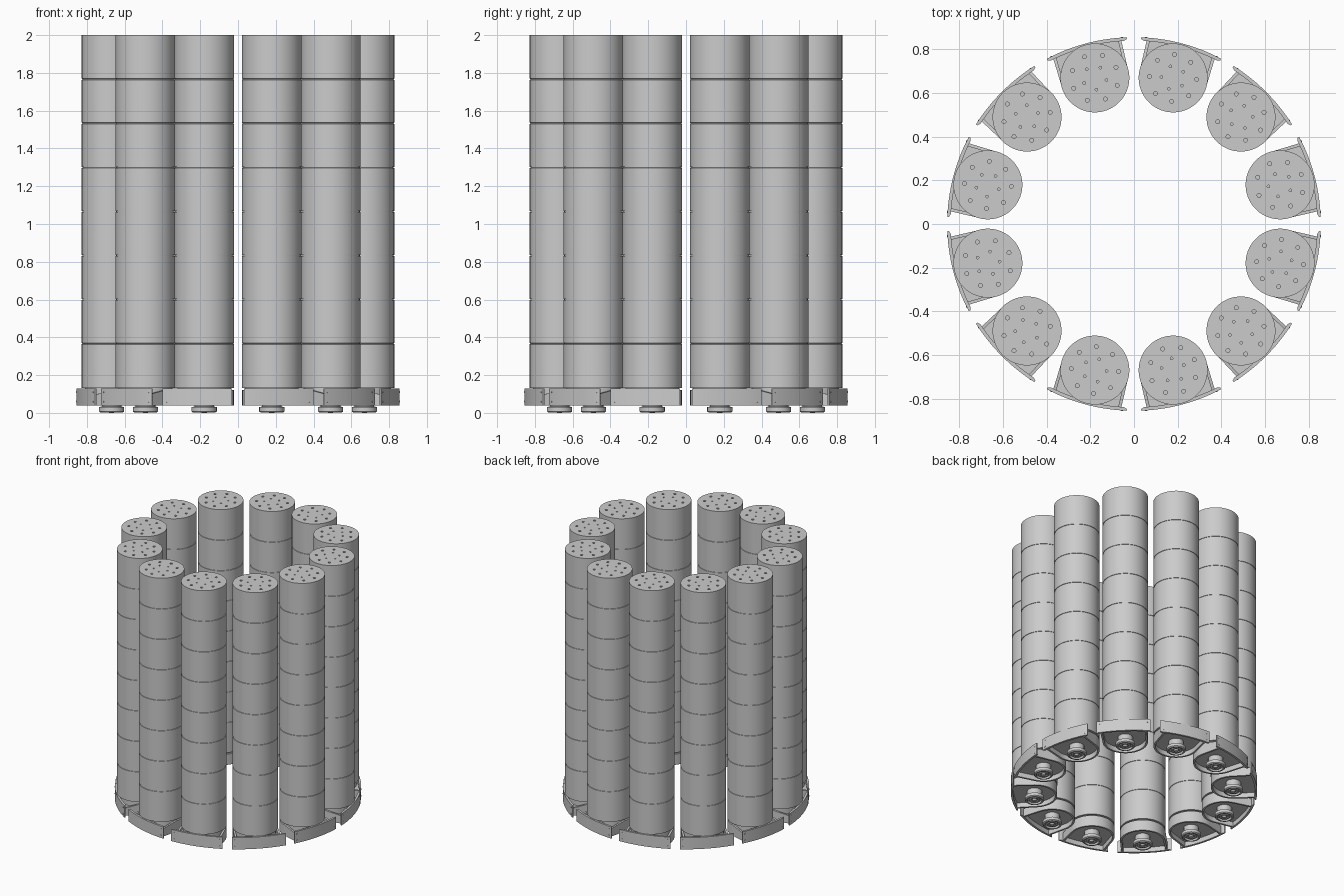
import bpy, bmesh
from math import sin, cos, pi, radians
from mathutils import Matrix, Vector

if "Cube" in bpy.data.objects:
    bpy.data.objects.remove(bpy.data.objects["Cube"])

RING, R, SEG = 0.693, 0.158, 64   # ring radius, tube radius, sides


def make(name, bm):
    bmesh.ops.remove_doubles(bm, verts=bm.verts, dist=1e-5)
    bmesh.ops.recalc_face_normals(bm, faces=bm.faces)
    me = bpy.data.meshes.new(name)
    bm.to_mesh(me)
    bm.free()
    ob = bpy.data.objects.new(name, me)
    bpy.context.collection.objects.link(ob)
    return ob


def lathe(bm, prof, cx=RING, n=SEG):
    rings = []
    for r, z in prof:
        if r == 0:
            rings.append([bm.verts.new((cx, 0, z))] * n)
        else:
            rings.append([bm.verts.new((cx + r * cos(2 * pi * i / n), r * sin(2 * pi * i / n), z)) for i in range(n)])
    for a, b in zip(rings, rings[1:]):
        for i in range(n):
            j = (i + 1) % n
            bm.faces.new(list(dict.fromkeys((a[i], a[j], b[j], b[i]))))


def sweep_box(bm, sections):
    """Closed strip through a list of four-cornered sections."""
    rows = [[bm.verts.new(p) for p in s] for s in sections]
    for a, b in zip(rows, rows[1:]):
        for i in range(4):
            j = (i + 1) % 4
            bm.faces.new((a[i], a[j], b[j], b[i]))
    bm.faces.new(rows[0])
    bm.faces.new(rows[-1])


def u_outline(w, n=32):
    """U shape: straight sides at the plate, round towards the ring centre."""
    pts = [(0.84, w * 1.03)]
    pts += [(RING + w * cos(pi / 2 + pi * i / n), w * sin(pi / 2 + pi * i / n)) for i in range(n + 1)]
    return pts + [(0.84, -w * 1.03)]


# tube: eight stacked segments with fine grooves between them
step = (2 - 0.133) / 8
prof = [(0, 0.133), (R, 0.133)]
for k in range(1, 8):
    z = 0.133 + k * step
    prof += [(R, z - 0.003), (R - 0.003, z - 0.002), (R - 0.003, z + 0.002), (R, z + 0.003)]
prof += [(R, 2), (0, 2)]
bm = bmesh.new()
lathe(bm, prof)
tube = make("tube", bm)

# shallow holes in the top cap
bm = bmesh.new()
for count, rad, size, off in ((8, 0.108, 0.009, 0.2), (5, 0.054, 0.006, 0.5)):
    for i in range(count):
        a = off + 2 * pi * i / count
        bmesh.ops.create_cone(bm, cap_ends=True, segments=12, radius1=size, radius2=size, depth=0.03,
                              matrix=Matrix.Translation((RING + rad * cos(a), rad * sin(a), 2)))
cutter = make("hole_cutter", bm)
cutter.hide_render = True
mod = tube.modifiers.new("holes", "BOOLEAN")
mod.object = cutter
mod.solver = "EXACT"
bpy.context.view_layer.objects.active = tube
bpy.ops.object.modifier_apply(modifier="holes")
bpy.data.objects.remove(cutter)

# tray: U-shaped wall, thin web, and neck up to the tube
bm = bmesh.new()
outer, inner = u_outline(R - 0.001), u_outline(R - 0.015)
secs = []
for (ox, oy), (ix, iy) in zip(outer, inner):
    top = 0.095 if ox > 0.8 else 0.122
    secs.append([(ox, oy, 0.04), (ox, oy, top), (ix, iy, top), (ix, iy, 0.04)])
sweep_box(bm, secs)
web = bm.faces.new([bm.verts.new((x, y, 0.076)) for x, y in u_outline(R - 0.012)])
ext = bmesh.ops.extrude_face_region(bm, geom=[web])
bmesh.ops.translate(bm, vec=(0, 0, 0.012), verts=[v for v in ext["geom"] if isinstance(v, bmesh.types.BMVert)])
bm.faces.new([bm.verts.new((x, y, 0.076)) for x, y in u_outline(R - 0.012)])
lathe(bm, [(0, 0.08), (0.142, 0.08), (0.142, 0.134), (0, 0.134)])
tray = make("tray", bm)

# curved outer plate with thinner wings and bolts
bm = bmesh.new()
secs = []
for i in range(25):
    a = radians(-12.8 + 25.6 * i / 24)
    ri = 0.848 if i in (0, 24) else 0.84
    secs.append([(r * cos(a), r * sin(a), z) for r, z in ((0.856, 0.04), (0.856, 0.13), (ri, 0.13), (ri, 0.04))])
sweep_box(bm, secs)
for deg in (-11.3, 11.3):
    for z in (0.06, 0.11):
        a = radians(deg)
        m = Matrix.Rotation(a, 4, "Z") @ Matrix.Translation((0.856, 0, z)) @ Matrix.Rotation(pi / 2, 4, "Y")
        bmesh.ops.create_cone(bm, cap_ends=True, segments=10, radius1=0.005, radius2=0.005, depth=0.004, matrix=m)
plate = make("outer_plate", bm)

# stepped round foot with ring grooves underneath
bm = bmesh.new()
lathe(bm, [(0, 0.08), (0.052, 0.08), (0.052, 0.034), (0.067, 0.03), (0.067, 0.008), (0.06, 0.002), (0.05, 0.002),
           (0.05, 0.018), (0.036, 0.018), (0.036, 0.006), (0.024, 0.006), (0.024, 0.014), (0.016, 0.014),
           (0.014, 0), (0, 0)], n=40)
foot = make("round_foot", bm)

# smooth shading, then repeat every part twelve times around the ring
for ob in (tube, tray, plate, foot):
    bpy.ops.object.select_all(action="DESELECT")
    ob.select_set(True)
    bpy.context.view_layer.objects.active = ob
    bpy.ops.object.shade_smooth_by_angle(angle=radians(30))
    for k in range(12):
        c = ob if k == 0 else ob.copy()
        if k:
            c.name = f"{ob.name}_{k + 1}"
            bpy.context.collection.objects.link(c)
        c.rotation_euler = (0, 0, radians(15 + 30 * k))
